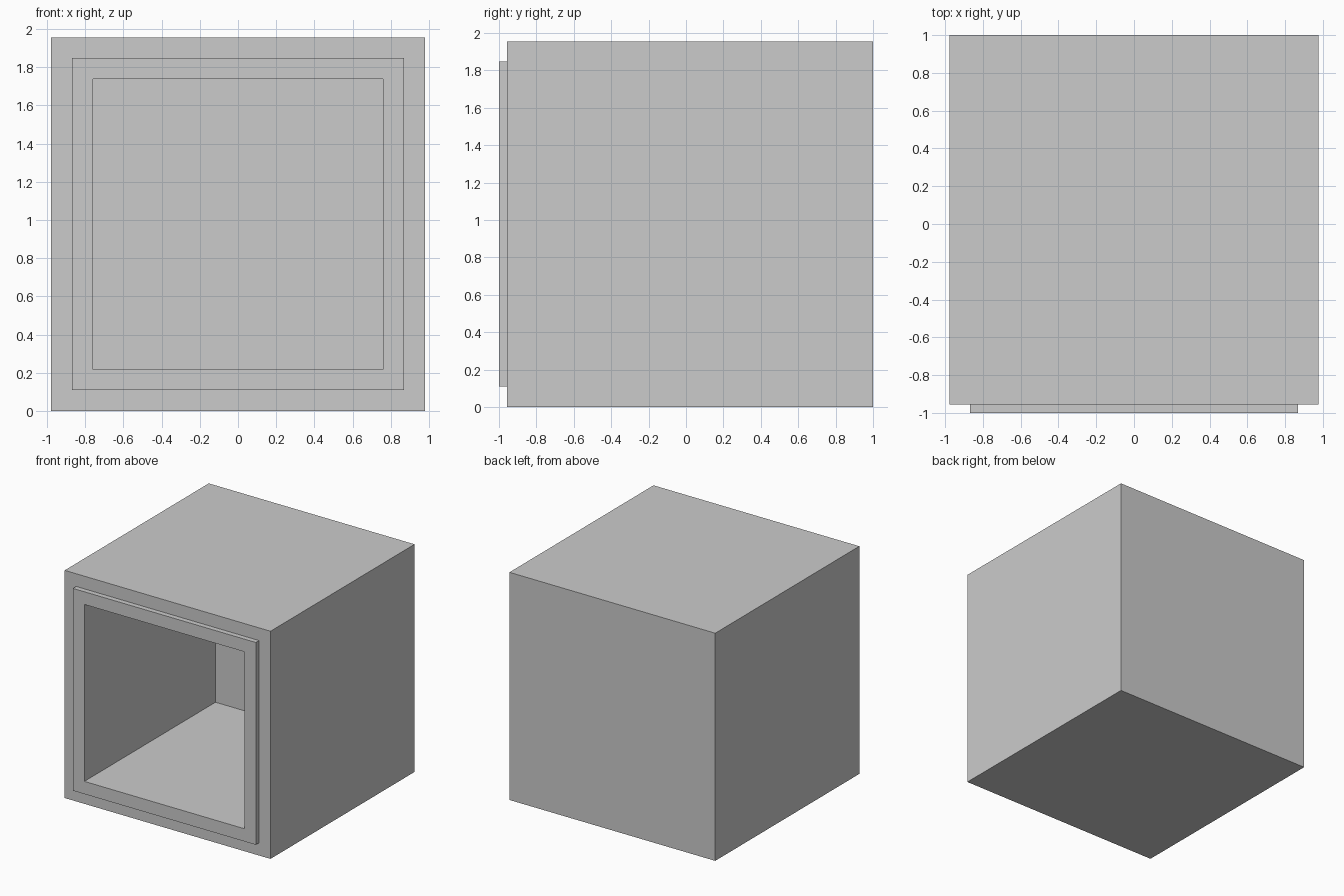
import bpy, bmesh
from mathutils import Matrix, Vector

if "Cube" in bpy.data.objects:
    bpy.data.objects.remove(bpy.data.objects["Cube"])

SIZE = 1.956   # cube edge
LIP = 0.044    # raised frame height
STEP = 0.109   # width of each front border
BACK = 0.78    # y of the cavity's rear wall

# Solid cube with its back at y = 1
bm = bmesh.new()
bmesh.ops.create_cube(bm, size=SIZE, matrix=Matrix.Translation((0, 1 - SIZE / 2, SIZE / 2)))
bm.normal_update()
front = min(bm.faces, key=lambda f: f.calc_center_median().y)


def inset(face):
    bmesh.ops.inset_region(bm, faces=[face], thickness=STEP, use_even_offset=True)


def extrude(face, dy):
    new = bmesh.ops.extrude_discrete_faces(bm, faces=[face])["faces"][0]
    bmesh.ops.translate(bm, verts=new.verts, vec=Vector((0, dy, 0)))
    return new


# Raised square frame, then the deep opening inside it
inset(front)
front = extrude(front, -LIP)
inset(front)
front = extrude(front, BACK + 1)

bmesh.ops.recalc_face_normals(bm, faces=bm.faces)
mesh = bpy.data.meshes.new("hollow_box")
bm.to_mesh(mesh)
bm.free()
bpy.context.collection.objects.link(bpy.data.objects.new("hollow_box", mesh))
